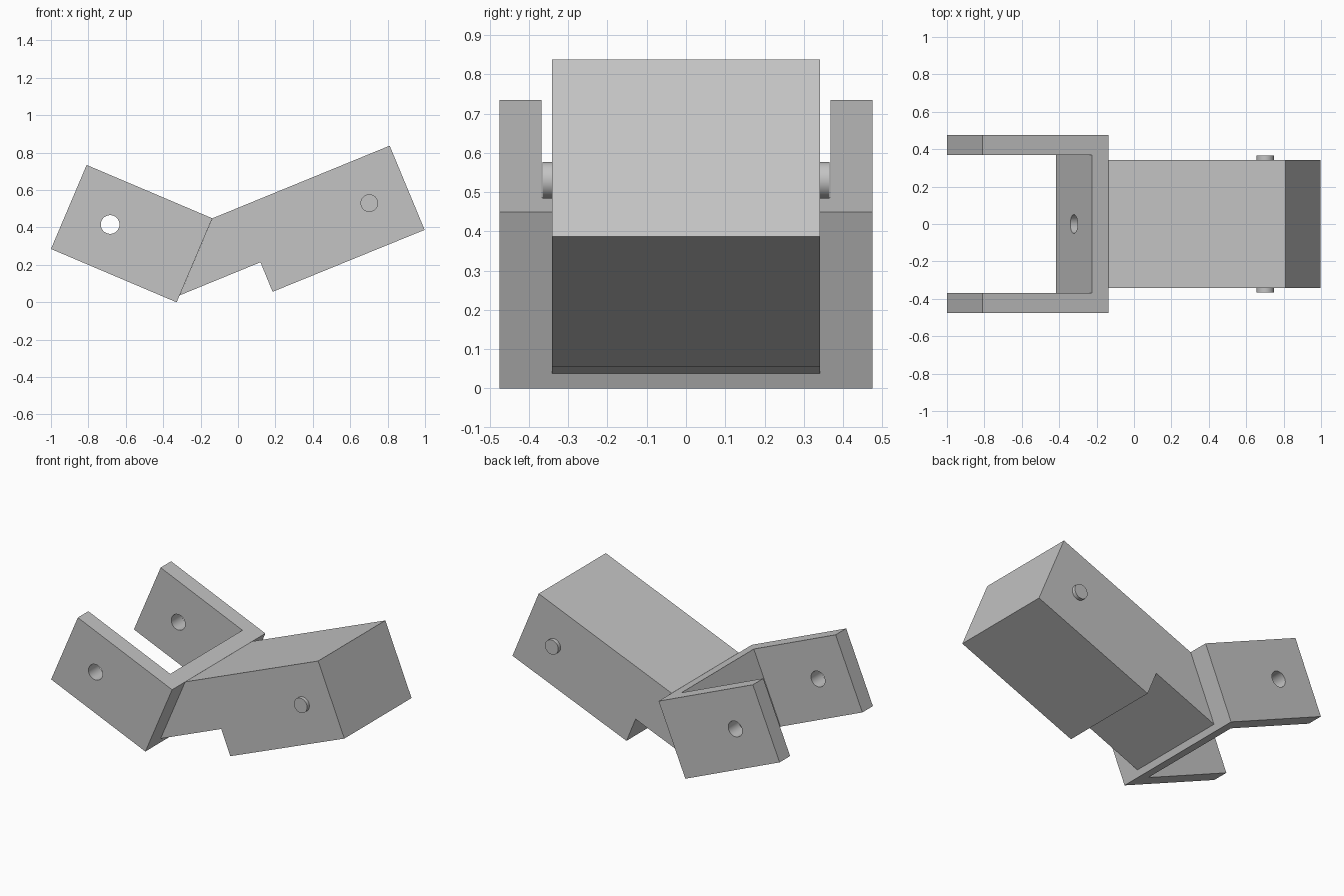
import bpy
import bmesh
from math import radians
from mathutils import Matrix, Vector

if "Cube" in bpy.data.objects:
    bpy.data.objects.remove(bpy.data.objects["Cube"])

grey = bpy.data.materials.new("light grey")
grey.use_nodes = True
COLOUR = (0.55, 0.55, 0.55, 1)
grey.diffuse_color = COLOUR
grey.node_tree.nodes["Principled BSDF"].inputs["Base Color"].default_value = COLOUR


def finish(name, bm):
    bmesh.ops.recalc_face_normals(bm, faces=bm.faces)
    mesh = bpy.data.meshes.new(name)
    bm.to_mesh(mesh)
    bm.free()
    mesh.materials.append(grey)
    obj = bpy.data.objects.new(name, mesh)
    bpy.context.collection.objects.link(obj)
    return obj


def prism(name, points, push, matrix=Matrix()):
    """Extrude a closed outline along a vector, then place it."""
    bm = bmesh.new()
    face = bm.faces.new([bm.verts.new(p) for p in points])
    new = bmesh.ops.extrude_face_region(bm, geom=[face])["geom"]
    verts = [g for g in new if isinstance(g, bmesh.types.BMVert)]
    bmesh.ops.translate(bm, verts=verts, vec=Vector(push))
    bm.transform(matrix)
    return finish(name, bm)


def rod(name, radius, depth, matrix):
    bm = bmesh.new()
    bmesh.ops.create_cone(bm, cap_ends=True, segments=40, radius1=radius,
                          radius2=radius, depth=depth, matrix=matrix)
    return finish(name, bm)


def smooth(obj):
    bpy.ops.object.select_all(action="DESELECT")
    obj.select_set(True)
    bpy.context.view_layer.objects.active = obj
    bpy.ops.object.shade_smooth_by_angle(angle=radians(30))


ALONG_Y = Matrix.Rotation(radians(90), 4, "X")
ALONG_X = Matrix.Rotation(radians(90), 4, "Y")

# Fork: U-shaped outline, tilted down towards the middle
LENGTH, HEIGHT, OUTER, INNER, PLATE = 0.73, 0.488, 0.475, 0.368, 0.096
tilt = Matrix.Translation((-1, 0, 0.285)) @ Matrix.Rotation(radians(23), 4, "Y")
half = [(0, INNER), (0, OUTER), (LENGTH, OUTER)]
floor = LENGTH - PLATE
outline = ([(floor, INNER)] + half
           + [(x, -y) for x, y in reversed(half)] + [(floor, -INNER)])
fork = prism("fork", [(x, y, 0) for x, y in outline], (0, 0, HEIGHT), tilt)

# Fork holes: one across both arms, one through the base plate
mid = HEIGHT / 2
cutters = [
    rod("arm_hole_cutter", 0.05, 1.2,
        tilt @ Matrix.Translation((0.24, 0, mid)) @ ALONG_Y),
    rod("plate_hole_cutter", 0.05, 0.3,
        tilt @ Matrix.Translation((LENGTH - 0.05, 0, mid)) @ ALONG_X),
]
bpy.context.view_layer.objects.active = fork
for cutter in cutters:
    cutter.hide_render = True
    cut = fork.modifiers.new("hole", "BOOLEAN")
    cut.operation = "DIFFERENCE"
    cut.solver = "EXACT"
    cut.object = cutter
    bpy.ops.object.modifier_apply(modifier=cut.name)
    bpy.data.objects.remove(cutter)
smooth(fork)

# Block: notched profile rising away from the fork
profile = [(-0.137, 0.449), (0.811, 0.837), (0.998, 0.387),
           (0.185, 0.056), (0.12, 0.214), (-0.312, 0.037)]
prism("block", [(x, -0.342, z) for x, z in profile], (0, 0.684, 0))

# Short pivot pins on both sides of the block
for name, side in (("left_pin", 1), ("right_pin", -1)):
    pin = rod(name, 0.047, 0.065,
              Matrix.Translation((0.702, side * 0.3335, 0.53)) @ ALONG_Y)
    smooth(pin)
